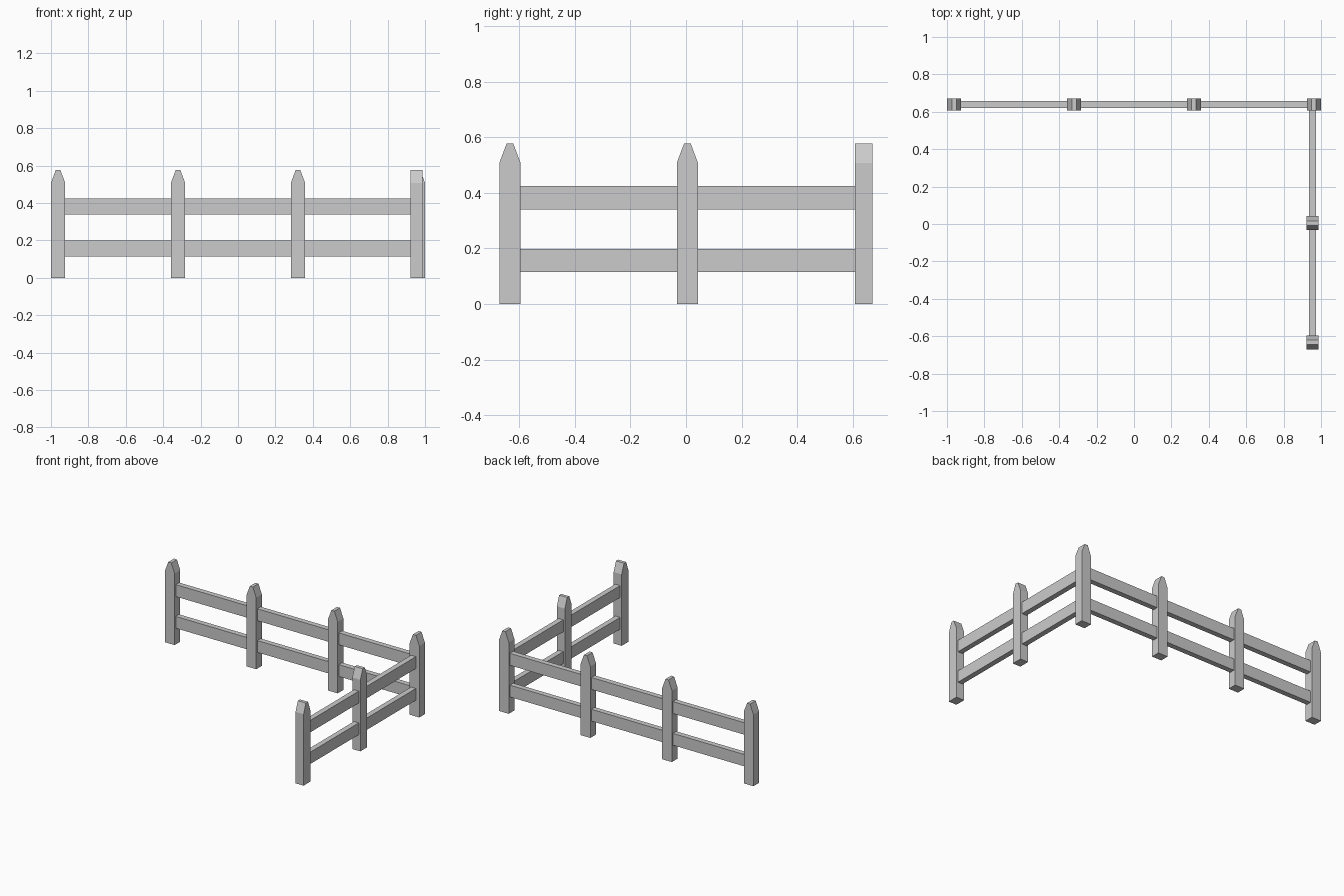
import bpy, bmesh
from mathutils import Matrix
from math import pi

if "Cube" in bpy.data.objects:
    bpy.data.objects.remove(bpy.data.objects["Cube"])

POST_W, POST_D = 0.076, 0.063
SHOULDER, TOP, TIP = 0.508, 0.577, 0.024
RAIL_T = 0.038
BACK_Y, SIDE_X = 0.6395, 0.954


def add_object(name, bm):
    bmesh.ops.recalc_face_normals(bm, faces=bm.faces)
    mesh = bpy.data.meshes.new(name)
    bm.to_mesh(mesh)
    bm.free()
    obj = bpy.data.objects.new(name, mesh)
    bpy.context.collection.objects.link(obj)
    return obj


def post(name, x, y, turn=0.0):
    # picket outline extruded through its depth
    w, t = POST_W / 2, TIP / 2
    outline = [(-w, 0), (w, 0), (w, SHOULDER), (t, TOP), (-t, TOP), (-w, SHOULDER)]
    bm = bmesh.new()
    face = bm.faces.new([bm.verts.new((px, -POST_D / 2, pz)) for px, pz in outline])
    ext = bmesh.ops.extrude_face_region(bm, geom=[face], use_keep_orig=True)
    moved = [v for v in ext["geom"] if isinstance(v, bmesh.types.BMVert)]
    bmesh.ops.translate(bm, verts=moved, vec=(0, POST_D, 0))
    obj = add_object(name, bm)
    obj.matrix_world = Matrix.Translation((x, y, 0)) @ Matrix.Rotation(turn, 4, 'Z')


def rail(name, lo, hi):
    bm = bmesh.new()
    bmesh.ops.create_cube(bm, size=1)
    for v in bm.verts:
        v.co = [lo[i] + (v.co[i] + 0.5) * (hi[i] - lo[i]) for i in range(3)]
    add_object(name, bm)


# back run posts, the last one being the corner
for i in range(4):
    post(f"back_post_{i + 1}", -0.962 + i * 1.924 / 3, BACK_Y)

# side run posts, turned a quarter
for i, y in enumerate((-0.633, 0.005)):
    post(f"side_post_{i + 1}", SIDE_X, y, pi / 2)

# lower and upper rails on both runs
for label, z0, z1 in (("lower", 0.115, 0.199), ("upper", 0.340, 0.425)):
    h = RAIL_T / 2
    rail(f"{label}_back_rail", (-0.962, BACK_Y - h, z0), (0.962, BACK_Y + h, z1))
    rail(f"{label}_side_rail", (SIDE_X - h, -0.633, z0), (SIDE_X + h, BACK_Y - h, z1))
